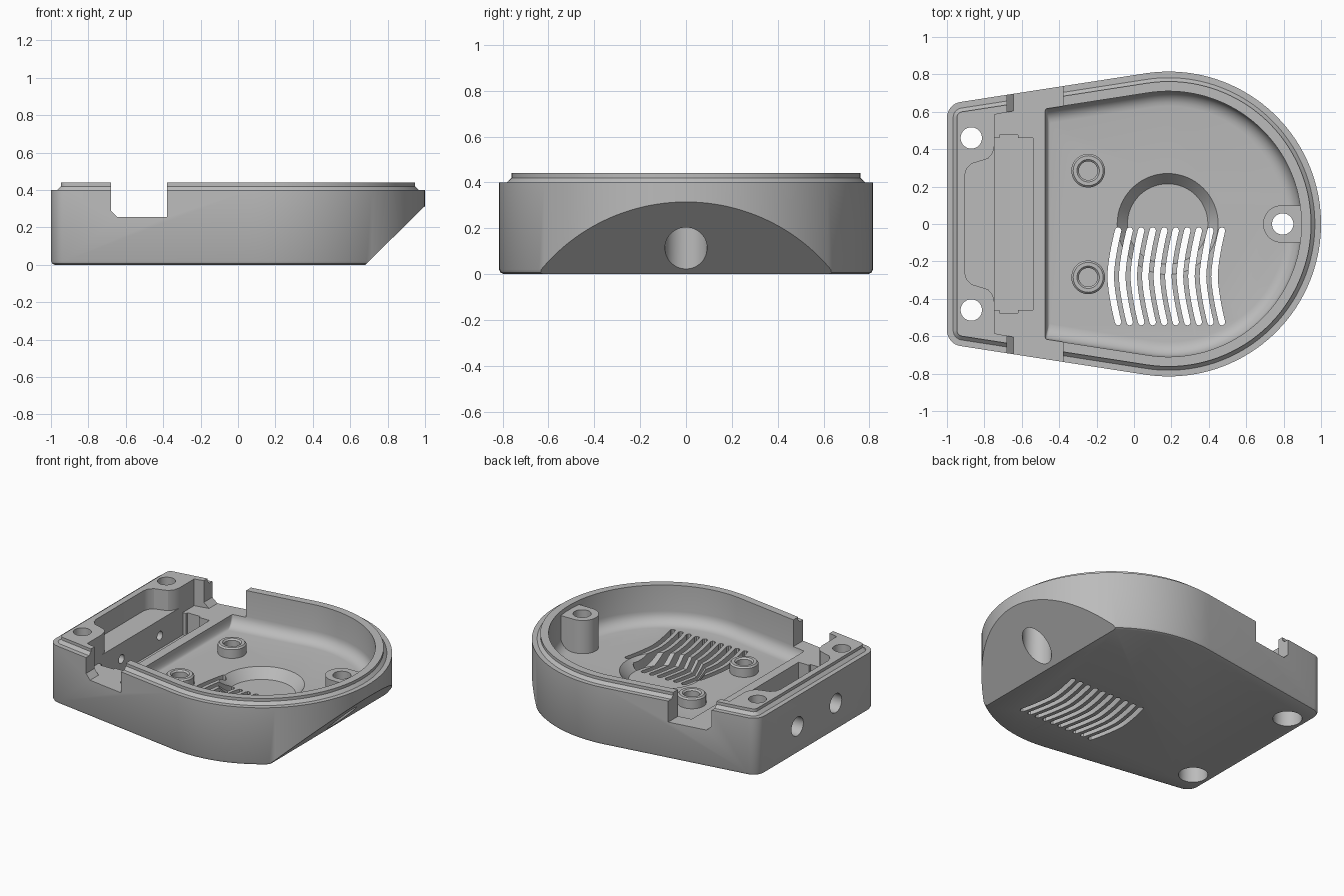
import bpy, bmesh, math
from math import sin, cos, radians, pi

if "Cube" in bpy.data.objects:
    bpy.data.objects.remove(bpy.data.objects["Cube"])

CX, R = 0.185, 0.815          # centre and radius of the round end
TILT = radians(98.8)          # direction of the side wall normal
FLOOR, LEDGE = 0.18, 0.255


def new_object(name, bm):
    bmesh.ops.recalc_face_normals(bm, faces=bm.faces)
    mesh = bpy.data.meshes.new(name)
    bm.to_mesh(mesh)
    bm.free()
    ob = bpy.data.objects.new(name, mesh)
    bpy.context.collection.objects.link(ob)
    return ob


def add_loft(bm, layers):
    """Skin a stack of equal-length point rings and cap both ends."""
    rings = [[bm.verts.new(p) for p in ring] for ring in layers]
    n = len(rings[0])
    for a, b in zip(rings, rings[1:]):
        for i in range(n):
            j = (i + 1) % n
            bm.faces.new((a[i], a[j], b[j], b[i]))
    bm.faces.new(rings[0][::-1])
    bm.faces.new(rings[-1])


def loft(name, layers):
    bm = bmesh.new()
    add_loft(bm, layers)
    return new_object(name, bm)


def prism(name, pts, lo, hi):
    return loft(name, [[(x, y, z) for x, y in pts] for z in (lo, hi)])


def prism_y(name, pts):
    return loft(name, [[(x, y, z) for x, z in pts] for y in (-1.2, 1.2)])


def box(name, x0, x1, y, z0, z1):
    return prism(name, [(x0, -y), (x1, -y), (x1, y), (x0, y)], z0, z1)


def turned(name, x, y, profile, n=48):
    """Round part from (radius, z) steps."""
    return loft(name, [[(x + r * cos(2 * pi * i / n), y + r * sin(2 * pi * i / n), z)
                        for i in range(n)] for r, z in profile])


def outline(radius, left, corner, z):
    """Round right end, tapering straight sides, rounded left corners."""
    half = [(CX + radius * cos(TILT * i / 40), radius * sin(TILT * i / 40)) for i in range(41)]
    x = left + corner
    y = (radius - corner - (x - CX) * cos(TILT)) / sin(TILT)
    for i in range(9):
        a = TILT + (pi - TILT) * i / 8
        half.append((x + corner * cos(a), y + corner * sin(a)))
    return [(px, py, z) for px, py in half + [(px, -py) for px, py in half[:0:-1]]]


def combine(tool, operation="DIFFERENCE"):
    mod = body.modifiers.new("shape", "BOOLEAN")
    mod.operation, mod.solver, mod.object = operation, "EXACT", tool
    bpy.context.view_layer.objects.active = body
    bpy.ops.object.modifier_apply(modifier=mod.name)
    bpy.data.objects.remove(tool)


# Outer shell with softened base and stepped rim
steps = [(0, .02), (.006, .007), (.02, 0), (.40, 0), (.40, .033), (.42, .053), (.44, .053)]
body = loft("housing", [outline(R - i, -1 + i, .085 - i, z) for z, i in steps])

# Main cavity with a filleted floor
layers = []
for k in range(7):
    a = k / 6 * pi / 2
    i = .08 * (1 - sin(a))
    layers.append(outline(.71 - i, -.475 + .3 * i, .012, FLOOR + .08 * (1 - cos(a))))
layers.append(outline(.71, -.475, .012, .6))
combine(loft("cavity", layers))

# Conical floor recess
combine(turned("floor_recess", .18, 0, [(.215, .115), (.27, FLOOR), (.275, FLOOR + .006)], 64))

# Screw post joined to the round wall
post = [(.79 + .1 * cos(radians(a)), .1 * sin(radians(a))) for a in range(90, 271, 10)]
combine(prism("post", [(.905, .1)] + post + [(.905, -.1)], .17, .41), "UNION")

# Round bosses on the floor
for y in (-.285, .285):
    combine(turned("boss", -.245, y, [(.09, .15), (.09, .24), (.08, .25)]), "UNION")
    combine(turned("boss_hole", -.245, y, [(.05, .13), (.05, .24), (.062, .252), (.062, .3)]))

# Side gap through both walls, then the wider inner gap
combine(prism_y("gap", [(-.645, LEDGE), (-.38, LEDGE), (-.38, .6), (-.68, .6), (-.68, .29)]))
combine(prism("inner_gap", [(-.745, -.585), (-.64, -.605), (-.64, .605), (-.745, .585)], LEDGE, .6))

# Deep slot behind the end block
combine(box("slot", -.745, -.54, .46, .10, .5))
combine(box("slot_relief", -.72, -.62, .475, .10, .5))

# Pocket in the end block
side = [(-.70, .42), (-.746, .42), (-.755, .38), (-.78, .35), (-.82, .337),
        (-.87, .322), (-.895, .295), (-.905, .26)]
combine(prism("pocket", side + [(x, -y) for x, y in side[::-1]], .30, .6))

# Sloped cut under the round end
combine(prism_y("slope", [(.58, -.1), (1.3, -.1), (1.3, .61), (.68, 0)]))

# Stepped vertical screw holes
for x, y, top in ((-.87, .46, .2), (-.87, -.46, .2), (.795, 0, .3)):
    combine(turned("screw_hole", x, y, [(.092, -.1), (.092, top), (.057, top), (.057, .6)]))

# Stepped cable holes through the end wall
for y in (-.21, .21):
    hole = turned("cable_hole", 0, 0, [(.065, -1.1), (.065, -.86), (.03, -.86), (.03, -.7)], 32)
    for v in hole.data.vertices:
        a, b, c = v.co
        v.co = (c, a + y, b + .19)
    hole.data.flip_normals()
    bm = bmesh.new()
    bm.from_mesh(hole.data)
    bmesh.ops.recalc_face_normals(bm, faces=bm.faces)
    bm.to_mesh(hole.data)
    bm.free()
    combine(hole)

# Ten curved vent slots
bm = bmesh.new()
W = .0175
for k in range(10):
    x0 = -.085 + .0617 * k
    ts = [i / 6 - 1 for i in range(13)]
    mid = [(x0 - .04 * (1 - abs(t) ** 1.5), -.28 + .245 * t) for t in ts]
    pts = [(x + W, y) for x, y in mid]
    pts += [(x0 + W * cos(radians(a)), -.035 + W * sin(radians(a))) for a in (45, 90, 135)]
    pts += [(x - W, y) for x, y in mid[::-1]]
    pts += [(x0 + W * cos(radians(a)), -.525 + W * sin(radians(a))) for a in (225, 270, 315)]
    add_loft(bm, [[(x, y, z) for x, y in pts] for z in (-.1, .24)])
combine(new_object("vents", bm))

# Grey plastic, smooth curves with crisp edges
mat = bpy.data.materials.new("grey plastic")
mat.diffuse_color = (.5, .5, .5, 1)
mat.use_nodes = True
mat.node_tree.nodes["Principled BSDF"].inputs["Base Color"].default_value = mat.diffuse_color
body.data.materials.clear()
body.data.materials.append(mat)
for p in body.data.polygons:
    p.material_index = 0
body.select_set(True)
bpy.context.view_layer.objects.active = body
bpy.ops.object.shade_smooth_by_angle(angle=radians(30))
